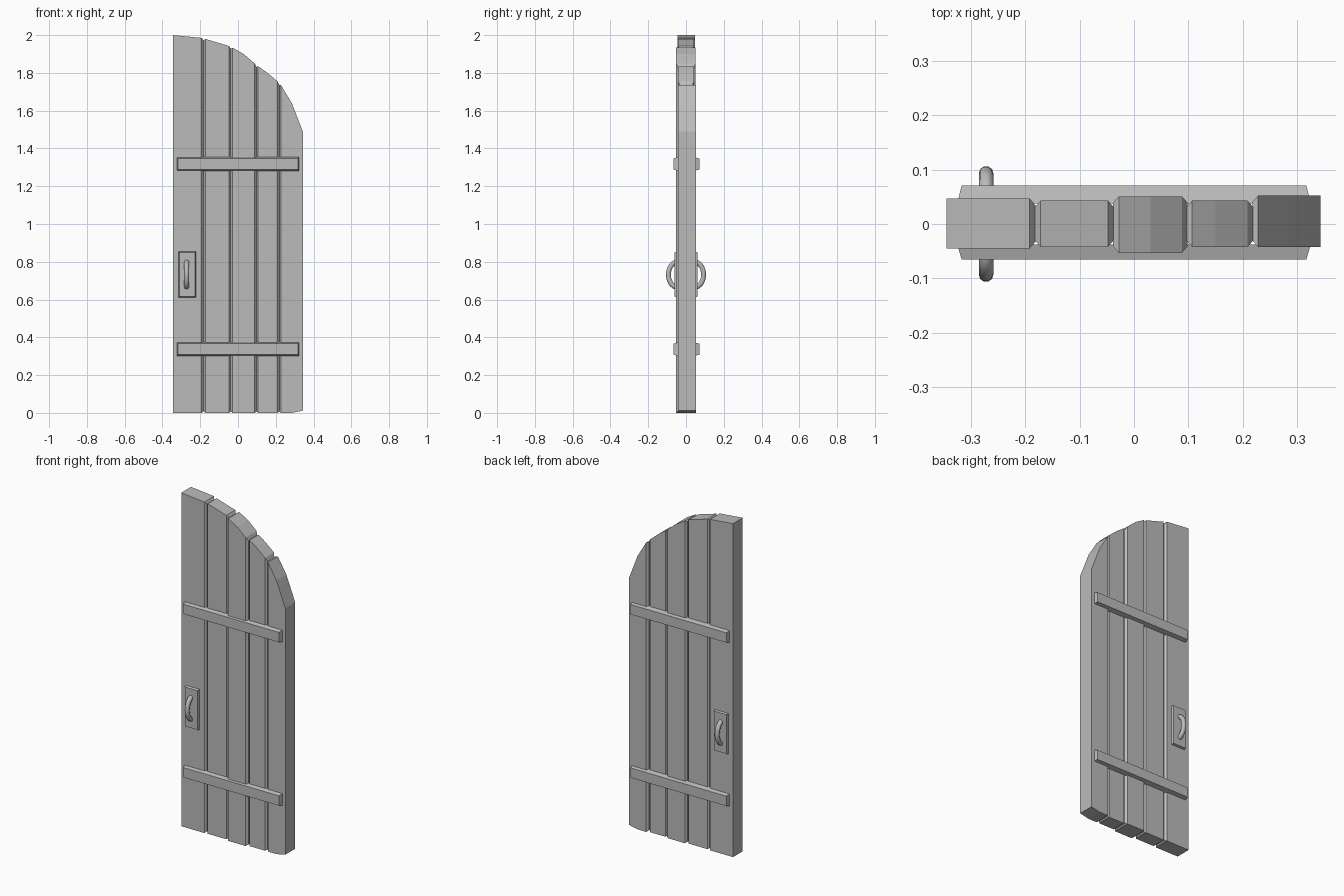
import bpy, bmesh, math

if "Cube" in bpy.data.objects:
    bpy.data.objects.remove(bpy.data.objects["Cube"], do_unlink=True)

grey = bpy.data.materials.new("plain grey")
grey.use_nodes = True
colour = (0.5, 0.5, 0.5, 1)
grey.diffuse_color = colour
grey.node_tree.nodes["Principled BSDF"].inputs["Base Color"].default_value = colour


def loft(name, rings):
    """Skin a row of four-cornered sections and cap both ends."""
    bm = bmesh.new()
    loops = [[bm.verts.new(p) for p in ring] for ring in rings]
    bm.faces.new(loops[0])
    bm.faces.new(loops[-1])
    for a, b in zip(loops, loops[1:]):
        for i in range(4):
            j = (i + 1) % 4
            bm.faces.new((a[i], a[j], b[j], b[i]))
    bmesh.ops.recalc_face_normals(bm, faces=bm.faces)
    mesh = bpy.data.meshes.new(name)
    bm.to_mesh(mesh)
    bm.free()
    mesh.materials.append(grey)
    obj = bpy.data.objects.new(name, mesh)
    bpy.context.collection.objects.link(obj)
    return obj


# Arched top line of the door
ARCH = [(-0.345, 2.0), (-0.19, 1.985), (-0.04, 1.94), (0.03, 1.9),
        (0.1, 1.84), (0.15, 1.805), (0.21, 1.755), (0.228, 1.735),
        (0.285, 1.64), (0.343, 1.49)]


def arch_height(x):
    for (x0, z0), (x1, z1) in zip(ARCH, ARCH[1:]):
        if x <= x1:
            return z0 + (z1 - z0) * (x - x0) / (x1 - x0)
    return ARCH[-1][1]


def plank(name, left, right, front, back, left_edge=True, right_edge=True):
    """Upright board with chamfered joints and a top cut to the arch."""
    chamfer, dip = 0.0105, 0.012

    def section(x, inset=0.0, low=0.0):
        f, b = front + inset, back - inset
        top = arch_height(x) - (dip if inset else 0)
        return [(x, f, low), (x, b, low), (x, b, top), (x, f, top)]

    rings = []
    if left_edge:
        rings.append(section(left - chamfer, dip, 0.008))
    rings.append(section(left))
    rings += [section(x) for x, _ in ARCH if left + 0.01 < x < right - 0.01]
    if right_edge:
        rings.append(section(right))
        rings.append(section(right + chamfer, dip, 0.008))
    else:
        rings.append(section(right, low=0.012))
    return loft(name, rings)


plank("latch_side_plank", -0.345, -0.192, -0.045, 0.047, left_edge=False)
plank("second_plank", -0.172, -0.048, -0.042, 0.043)
plank("middle_plank", -0.028, 0.088, -0.053, 0.051)
plank("fourth_plank", 0.107, 0.209, -0.042, 0.043)
plank("hinge_side_plank", 0.228, 0.343, -0.042, 0.052, right_edge=False)


def raised_plate(name, x0, x1, z0, z1, base, face, taper):
    """Flat plate whose edges slope inwards from base to face."""
    def ring(y, t):
        return [(x0 + t, y, z0 + t), (x1 - t, y, z0 + t),
                (x1 - t, y, z1 - t), (x0 + t, y, z1 - t)]
    return loft(name, [ring(base, 0), ring(face, taper)])


def handle(name, side):
    """Bowed round pull rising from its plate."""
    curve = bpy.data.curves.new(name, "CURVE")
    curve.dimensions = "3D"
    curve.bevel_depth = 0.0135
    curve.bevel_resolution = 3
    curve.use_fill_caps = True
    steps = 16
    spline = curve.splines.new("POLY")
    spline.points.add(steps)
    for i, point in enumerate(spline.points):
        a = math.pi * (i / steps - 0.5) * 1.1
        point.co = (-0.272, side * (0.045 + 0.048 * math.cos(a)),
                    0.732 + 0.067 * math.sin(a), 1)
    obj = bpy.data.objects.new(name, curve)
    bpy.context.collection.objects.link(obj)
    bpy.ops.object.select_all(action="DESELECT")
    obj.select_set(True)
    bpy.context.view_layer.objects.active = obj
    bpy.ops.object.convert(target="MESH")
    obj = bpy.context.object
    obj.data.materials.clear()
    obj.data.materials.append(grey)
    bpy.ops.object.shade_smooth_by_angle(angle=math.radians(40))


# Straps, latch plates and handles on both faces
for label, side, strap_face in (("front", -1, -0.065), ("back", 1, 0.071)):
    for level, z in (("lower", 0.3), ("upper", 1.28)):
        raised_plate(f"{level}_{label}_strap", -0.325, 0.325, z, z + 0.075,
                     side * 0.038, strap_face, 0.008)
    raised_plate(f"{label}_latch_plate", -0.316, -0.222, 0.61, 0.855,
                 side * 0.04, side * 0.06, 0.005)
    handle(f"{label}_handle", side)
